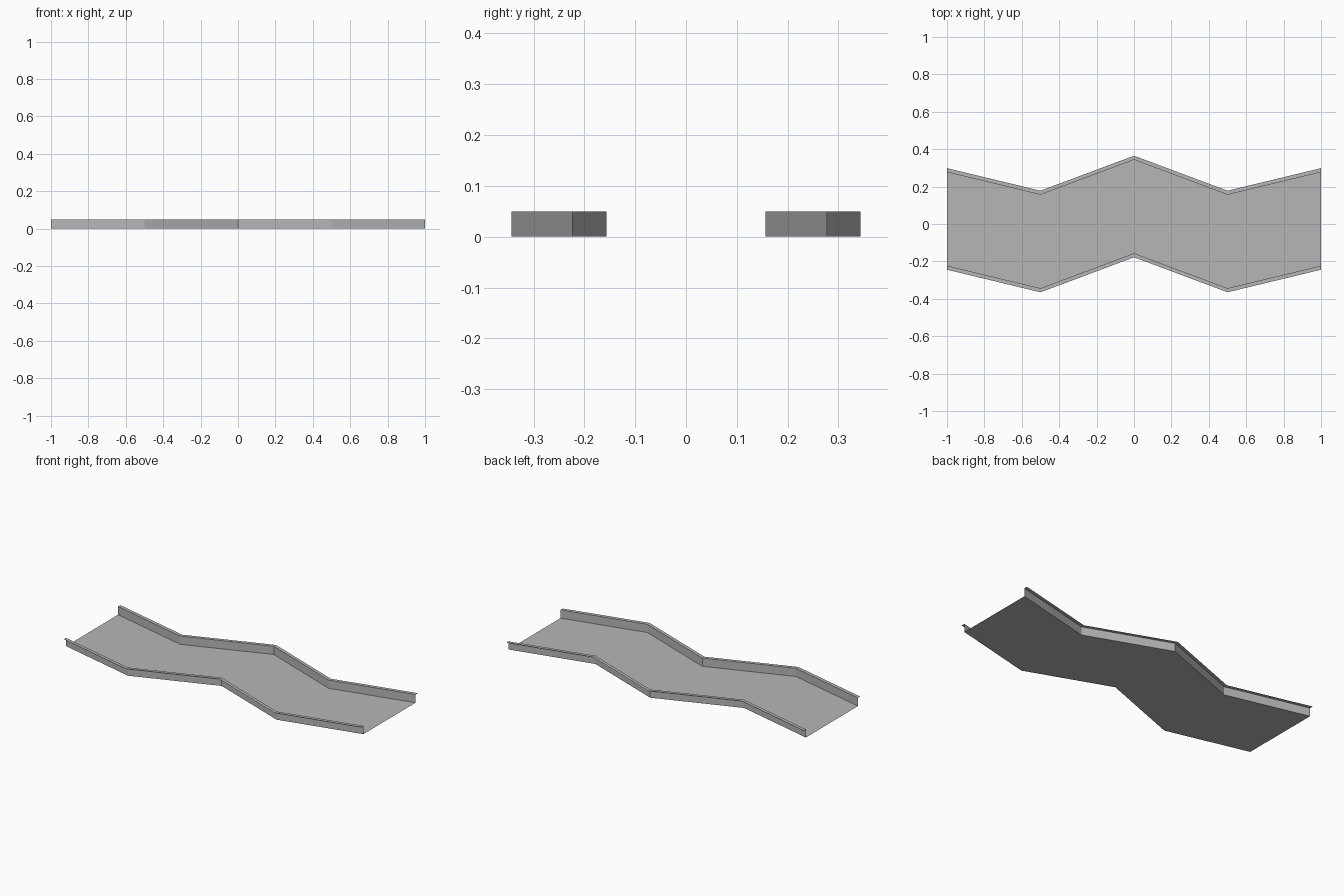
import bpy
import bmesh

cube = bpy.data.objects.get("Cube")
if cube:
    bpy.data.objects.remove(cube, do_unlink=True)

HEIGHT = 0.05
WIDTH = 0.5
LIP = 0.0215

# Zigzag centre path in plan
PATH = [(-1, 0.027), (-0.5, -0.0935), (0, 0.0935), (0.5, -0.0935), (1, 0.027)]

grey = bpy.data.materials.new("light_grey")
grey.use_nodes = True
colour = (0.47, 0.47, 0.47, 1)
grey.diffuse_color = colour
grey.node_tree.nodes["Principled BSDF"].inputs["Base Color"].default_value = colour


def sweep(name, profile):
    """Sweep an open (y, z) profile along the zigzag path as a thin sheet."""
    bm = bmesh.new()
    rows = [[bm.verts.new((x, y + dy, z)) for dy, z in profile] for x, y in PATH]
    for a, b in zip(rows, rows[1:]):
        for i in range(len(profile) - 1):
            bm.faces.new((a[i], b[i], b[i + 1], a[i + 1]))
    mesh = bpy.data.meshes.new(name)
    bm.to_mesh(mesh)
    bm.free()
    mesh.materials.append(grey)
    obj = bpy.data.objects.new(name, mesh)
    bpy.context.collection.objects.link(obj)
    return obj


half = WIDTH / 2

# Flat bed of the channel
sweep("channel_floor", [(-half, 0), (half, 0)])

# Side walls, each with a thin lip folded outward along the top
sweep("front_wall", [(-half - LIP, HEIGHT), (-half, HEIGHT), (-half, 0)])
sweep("back_wall", [(half, 0), (half, HEIGHT), (half + LIP, HEIGHT)])
